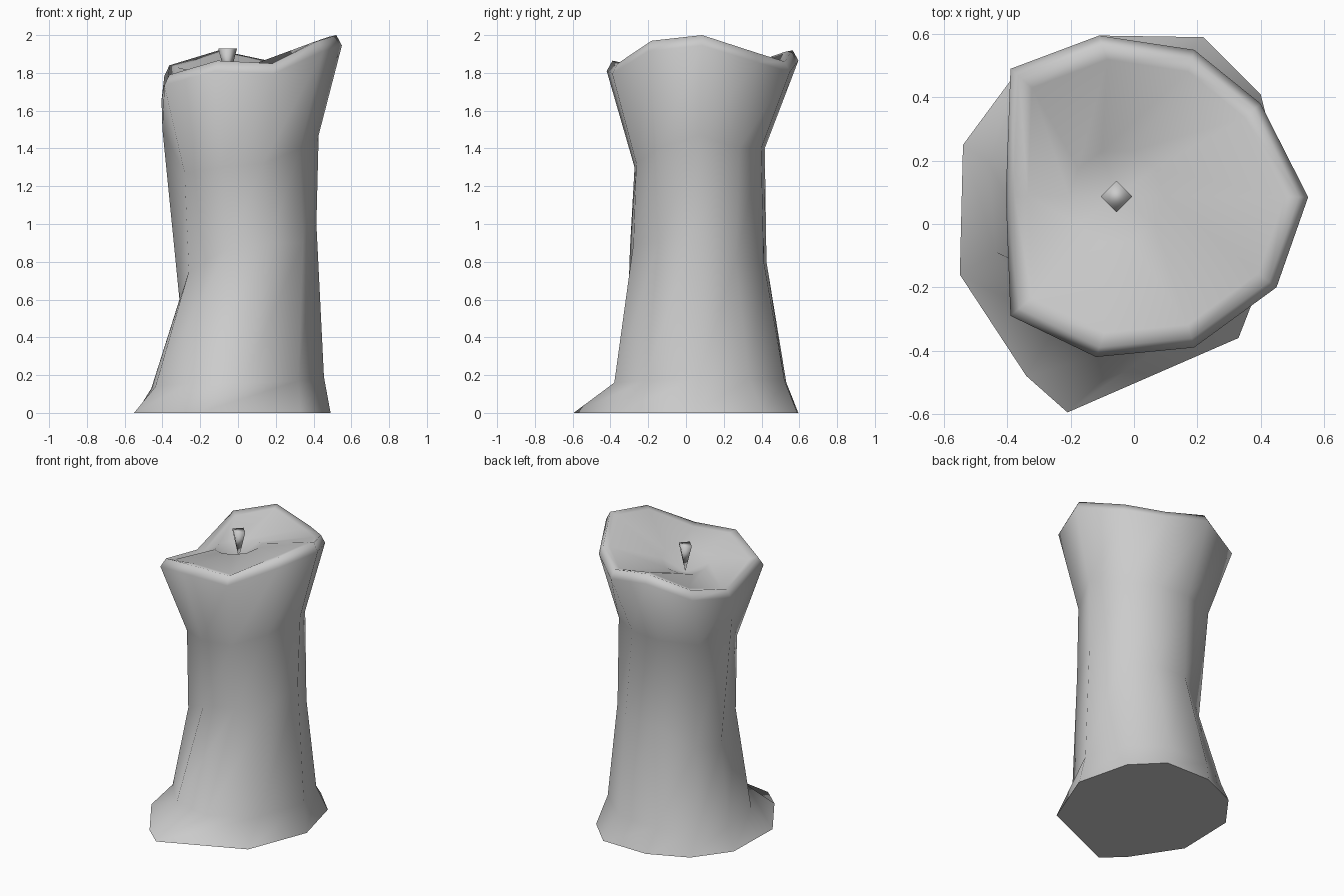
import bpy, bmesh
from math import cos, sin, radians

if "Cube" in bpy.data.objects:
    bpy.data.objects.remove(bpy.data.objects["Cube"])

N = 10
EVEN = [36 * i for i in range(N)]


def ring(cx, cy, heights, radii, degs=EVEN):
    return [(cx + r * cos(radians(a)), cy + r * sin(radians(a)), z)
            for r, a, z in zip(radii, degs, heights)]


def inset(points, centre, k, dz):
    cx, cy = centre
    return [(cx + (x - cx) * k, cy + (y - cy) * k, z + dz) for x, y, z in points]


# wax puddle outline at the foot and wavy melted rim outline
foot = [(.49, .05), (.40, .41), (.22, .59), (-.11, .595), (-.37, .48),
        (-.54, .25), (-.55, -.16), (-.34, -.48), (-.21, -.595), (.33, -.36)]
rim_xy = [(.55, .085), (.40, .38), (.19, .55), (-.11, .595), (-.39, .49),
          (-.405, .09), (-.39, -.29), (-.12, -.42), (.19, -.39), (.45, -.20)]
rim_z = [2.0, 1.91, 1.86, 1.92, 1.84, 1.71, 1.79, 1.865, 1.85, 1.97]
outer = [(x, y, z - .055) for (x, y), z in zip(rim_xy, rim_z)]
mid = (.06, .09)
wick_xy = (-.055, .087)

rings = [
    [(x, y, 0) for x, y in foot],
    ring(0, .07, [.19, .18, .17, .16, .15, .13, .14, .16, .16, .17],
         [.455, .45, .475, .485, .50, .475, .465, .46, .45, .43],
         [0, 36, 72, 108, 138, 165, 200, 238, 273, 318]),
    ring(.06, .06, [1.0, .8, .8, .8, .65, .6, .75, .87, .9, .9],
         [.355, .345, .37, .385, .415, .37, .395, .375, .355, .35]),
    ring(.025, .07, [1.47, 1.4, 1.4, 1.4, 1.4, 1.5, 1.27, 1.3, 1.32, 1.4],
         [.402, .36, .345, .365, .44, .425, .38, .36, .35, .375]),
    outer,
    inset(outer, mid, .94, .055),
    inset(outer, mid, .85, .045),
    ring(*wick_xy, [1.85, 1.84, 1.81, 1.80, 1.79, 1.80, 1.80, 1.82, 1.83, 1.84],
         [.15] * N),
]

# candle body: bridged rings, closed base, dip around the wick on top
bm = bmesh.new()
loops = [[bm.verts.new(p) for p in r] for r in rings]
for lo, hi in zip(loops, loops[1:]):
    for i in range(N):
        j = (i + 1) % N
        bm.faces.new((lo[i], lo[j], hi[j], hi[i])).smooth = True
pool = bm.verts.new((*wick_xy, 1.74))
for i in range(N):
    bm.faces.new((loops[-1][i], loops[-1][(i + 1) % N], pool)).smooth = True
base = bm.faces.new(loops[0][::-1])
for e in base.edges:
    e.smooth = False
me = bpy.data.meshes.new("candle_body")
bm.to_mesh(me)
bm.free()
bpy.context.collection.objects.link(bpy.data.objects.new("candle_body", me))

# wick: smooth four-sided spike, point down in the dip
bpy.ops.mesh.primitive_cone_add(vertices=4, radius1=0, radius2=.05, depth=.19,
                                location=(*wick_xy, 1.835))
bpy.context.object.name = "wick"
bpy.ops.object.shade_smooth()
